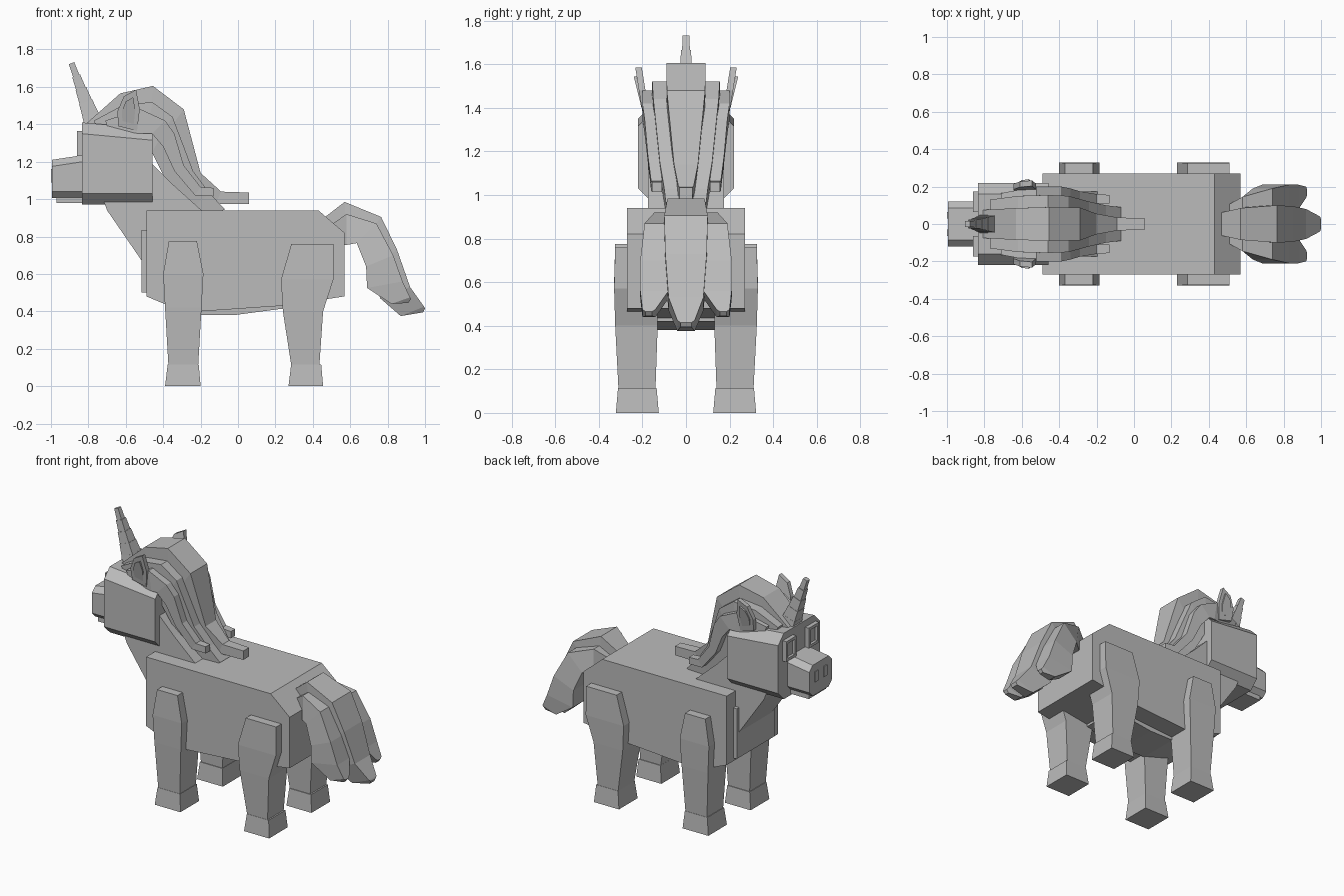
import bpy
import bmesh
from mathutils import Vector

cube = bpy.data.objects.get("Cube")
if cube:
    bpy.data.objects.remove(cube, do_unlink=True)

grey = bpy.data.materials.new("plain grey")
grey.use_nodes = True
grey.diffuse_color = (0.5, 0.5, 0.5, 1)
grey.node_tree.nodes["Principled BSDF"].inputs["Base Color"].default_value = grey.diffuse_color


def loft(name, rings, mirror=False):
    """Skin a row of equal-sized rings, cap both ends, optionally mirror across y."""
    bm = bmesh.new()
    rows = [[bm.verts.new(p) for p in ring] for ring in rings]
    for a, b in zip(rows, rows[1:]):
        for i in range(len(a)):
            j = (i + 1) % len(a)
            bm.faces.new((a[i], a[j], b[j], b[i]))
    bm.faces.new(rows[0])
    bm.faces.new(rows[-1])
    bmesh.ops.recalc_face_normals(bm, faces=bm.faces)
    mesh = bpy.data.meshes.new(name)
    bm.to_mesh(mesh)
    bm.free()
    mesh.materials.append(grey)
    obj = bpy.data.objects.new(name, mesh)
    bpy.context.collection.objects.link(obj)
    if mirror:
        mod = obj.modifiers.new("mirror", 'MIRROR')
        mod.use_axis = (False, True, False)
        mod.use_mirror_merge = False
    return obj


def slab(name, profile, y0, y1, mirror=False):
    """Extrude a side profile of (x, z) points between two y values."""
    return loft(name, [[(x, y, z) for x, z in profile] for y in (y0, y1)], mirror)


def box(name, x0, x1, y0, y1, z0, z1, mirror=False):
    return slab(name, [(x0, z0), (x1, z0), (x1, z1), (x0, z1)], y0, y1, mirror)


def octagon(x, w, z0, z1, cy, cz):
    """Chamfered rectangle facing along x."""
    half = [(w - cy, z0), (w, z0 + cz), (w, z1 - cz), (w - cy, z1)]
    return [(x, y, z) for y, z in half] + [(x, -y, z) for y, z in reversed(half)]


def lock(name, stations, mirror=False):
    """Strand of hair: stations are (top point, bottom point, inner y, outer y)."""
    loft(name, [[(t[0], a, t[1]), (t[0], b, t[1]), (u[0], b, u[1]), (u[0], a, u[1])]
                for t, u, a, b in stations], mirror)


def leg(name, stations):
    """Column of rectangles: stations are (z, x0, x1, inner y, outer y)."""
    loft(name, [[(x0, a, z), (x1, a, z), (x1, b, z), (x0, b, z)]
                for z, x0, x1, a, b in stations], True)


# Trunk
slab("body", [(-.49, .94), (.43, .94), (.57, .82), (.57, .48), (.24, .43),
              (-.2, .4), (-.37, .43), (-.49, .48)], -.27, .27)
slab("belly", [(-.37, .43), (-.2, .38), (-.02, .38), (.28, .42), (.28, .5), (-.37, .5)], -.14, .14)
box("chest_plate", -.515, -.45, -.2, .2, .5, .835)
slab("neck", [(-.74, 1.05), (-.7, .94), (-.48, .62), (-.3, .7), (-.15, .9),
              (-.35, 1.08), (-.47, 1.2)], -.175, .175)

# Head
loft("head", [octagon(-.835, .22, .97, 1.41, .06, .06),
              octagon(-.458, .22, .97, 1.375, .06, .06)])
loft("muzzle", [octagon(-.995, .12, 1.005, 1.21, .035, .035),
                octagon(-.83, .12, 1.005, 1.235, .035, .035)])
box("jaw", -.97, -.8, -.09, .09, .98, 1.03)
box("nostril", -1, -.99, .03, .065, 1.09, 1.16, True)

# Eyes: a raised frame around a recessed pane
box("eye", -.845, -.82, .075, .165, 1.24, 1.36, True)
for y in (.065, .155):
    box("eye_frame_side", -.862, -.82, y, y + .018, 1.23, 1.365, True)
for z in (1.23, 1.347):
    box("eye_frame_rail", -.862, -.82, .065, .173, z, z + .018, True)

# Horn: square segments stepping down in size
base, tip = Vector((-.765, 0, 1.385)), Vector((-.89, 0, 1.727))
axis = (tip - base).normalized()
side = Vector((0, 1, 0))
across = axis.cross(side)
steps = 5
for i in range(steps):
    r = .052 - .0085 * i
    rings = []
    for t, s in ((i, r), (i + 1, r * .85)):
        c = base.lerp(tip, t / steps)
        rings.append([c + side * s * a + across * s * b
                      for a, b in ((1, 1), (1, -1), (-1, -1), (-1, 1))])
    loft("horn_segment", rings)

# Ears: leaves leaning outwards, with a raised rim behind a thin inner plate
leaf = [(-.64, 1.39), (-.645, 1.47), (-.61, 1.55), (-.545, 1.585), (-.525, 1.48), (-.54, 1.365)]
lean = lambda z: .185 + (z - 1.38) * .16
loft("ear", [[(x, lean(z) + d, z) for x, z in leaf] for d in (-.015, .015)], True)
loft("inner_ear", [[(-.585 + (x + .585) * .6, lean(z) + d, 1.47 + (z - 1.47) * .65)
                    for x, z in leaf] for d in (.01, .022)], True)

# Mane
lock("centre_mane", [
    ((-.81, 1.405), (-.79, 1.36), -.075, .075),
    ((-.63, 1.565), (-.6, 1.36), -.085, .085),
    ((-.455, 1.605), (-.46, 1.36), -.09, .09),
    ((-.29, 1.48), (-.4, 1.33), -.088, .088),
    ((-.2, 1.14), (-.31, 1.1), -.055, .055),
    ((-.09, 1.04), (-.12, .975), -.035, .035),
    ((.06, 1.035), (.06, .975), -.03, .03)])
lock("middle_mane", [
    ((-.77, 1.42), (-.75, 1.36), .05, .13),
    ((-.62, 1.5), (-.58, 1.36), .06, .15),
    ((-.46, 1.52), (-.48, 1.34), .06, .155),
    ((-.35, 1.44), (-.46, 1.25), .05, .15),
    ((-.24, 1.15), (-.38, 1.09), .03, .12),
    ((-.15, 1.03), (-.25, .95), 0, .1),
    ((-.07, .945), (-.16, .9), 0, .09)], True)
lock("side_mane", [
    ((-.71, 1.42), (-.69, 1.36), .12, .165),
    ((-.52, 1.48), (-.5, 1.35), .14, .2),
    ((-.39, 1.42), (-.46, 1.35), .14, .2),
    ((-.34, 1.35), (-.4, 1.28), .135, .19),
    ((-.29, 1.18), (-.34, 1.15), .12, .175),
    ((-.2, 1.065), (-.23, 1.02), .11, .16),
    ((-.13, 1.06), (-.13, 1.015), .11, .155)], True)

# Tail
lock("centre_tail", [
    ((.46, .9), (.48, .8), -.06, .06),
    ((.57, .985), (.58, .8), -.085, .085),
    ((.765, .905), (.66, .76), -.1, .1),
    ((.85, .73), (.71, .62), -.095, .095),
    ((.92, .53), (.76, .47), -.08, .08),
    ((.995, .425), (.87, .375), -.04, .04),
    ((1, .415), (.99, .395), -.025, .025)])
lock("side_tail", [
    ((.48, .85), (.5, .75), .04, .09),
    ((.58, .92), (.58, .755), .05, .145),
    ((.74, .87), (.635, .765), .07, .19),
    ((.83, .7), (.685, .64), .08, .21),
    ((.88, .56), (.69, .525), .08, .21),
    ((.92, .475), (.82, .44), .14, .2),
    ((.925, .465), (.91, .445), .155, .185)], True)

# Legs and hooves
leg("front_leg", [(.775, -.37, -.22, .13, .325), (.6, -.4, -.185, .13, .33),
                  (.42, -.39, -.195, .13, .325), (.11, -.372, -.213, .14, .31)])
leg("hind_leg", [(.76, .285, .51, .13, .325), (.57, .23, .51, .13, .33),
                 (.4, .24, .455, .13, .325), (.11, .285, .435, .14, .31)])
for name, x0, x1 in (("front_hoof", -.39, -.2), ("hind_hoof", .27, .455)):
    leg(name, [(.115, x0 + .014, x1 - .01, .135, .312), (0, x0, x1, .125, .322)])
